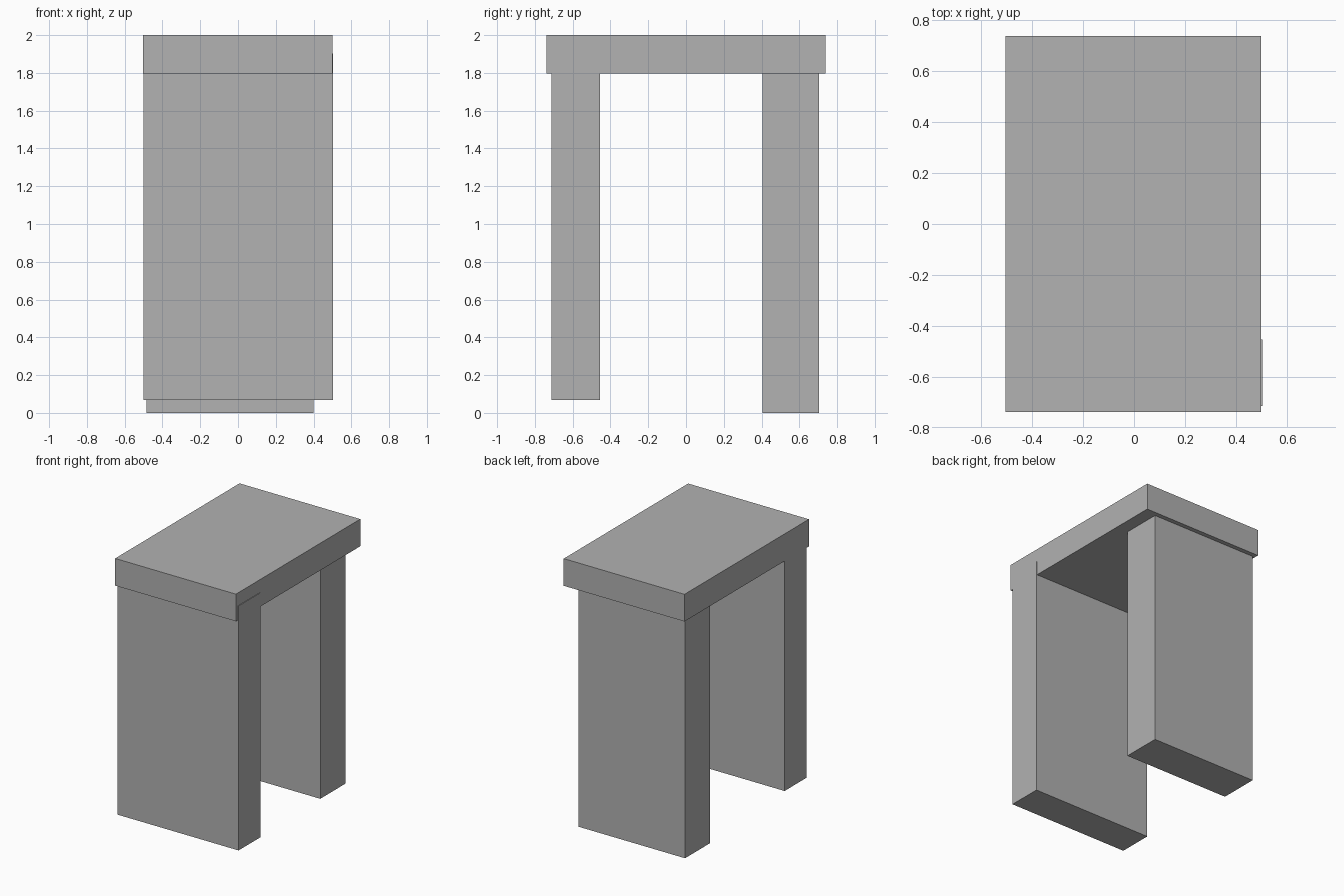
import bpy
from mathutils import Vector

default_cube = bpy.data.objects.get("Cube")
if default_cube:
    bpy.data.objects.remove(default_cube, do_unlink=True)

# Single plain grey
grey = bpy.data.materials.new("plain_grey")
grey.use_nodes = True
colour = (0.445, 0.445, 0.445, 1)
grey.diffuse_color = colour
grey.node_tree.nodes["Principled BSDF"].inputs["Base Color"].default_value = colour


def box(name, low, high):
    """Axis-aligned block between two opposite corners."""
    low, high = Vector(low), Vector(high)
    bpy.ops.mesh.primitive_cube_add(size=1, location=(low + high) / 2)
    obj = bpy.context.object
    obj.name = name
    obj.scale = high - low
    bpy.ops.object.transform_apply(location=False, rotation=False, scale=True)
    obj.data.materials.append(grey)
    return obj


# Top slab
box("top_slab", (-0.504, -0.738, 1.796), (0.499, 0.738, 2.0))

# Front leg, slightly proud of the slab on one side and short of the ground
box("front_leg", (-0.501, -0.713, 0.067), (0.504, -0.454, 1.903))

# Back leg, narrower and reaching the ground
box("back_leg", (-0.485, 0.405, 0.0), (0.4, 0.704, 1.85))
